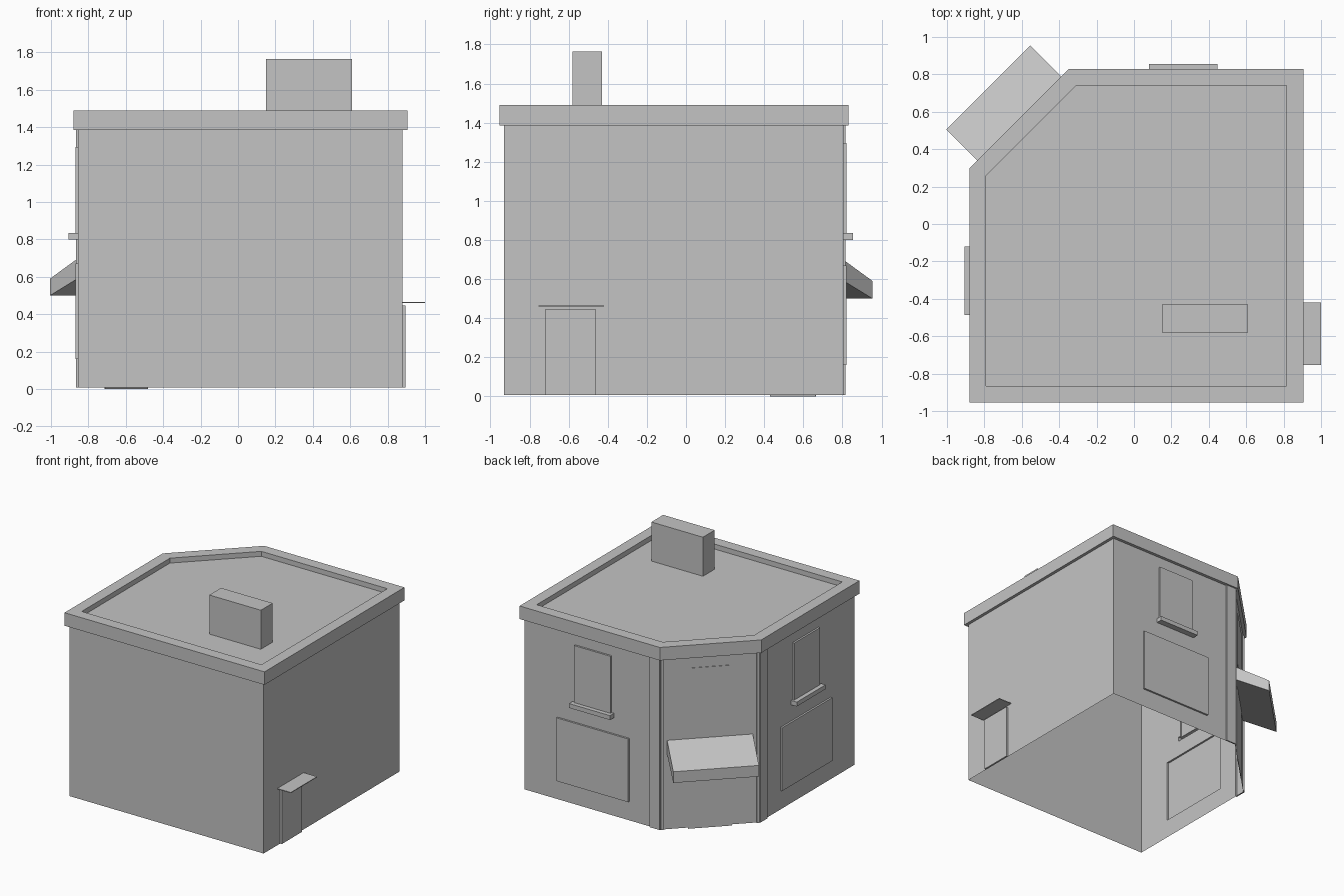
import bpy, bmesh
from mathutils import Vector

if "Cube" in bpy.data.objects:
    bpy.data.objects.remove(bpy.data.objects["Cube"], do_unlink=True)

grey = bpy.data.materials.new("plain grey")
grey.use_nodes = True
grey.diffuse_color = (0.55, 0.55, 0.55, 1)
grey.node_tree.nodes["Principled BSDF"].inputs["Base Color"].default_value = (0.55, 0.55, 0.55, 1)

BASE, EAVES, TOP, ROOF = 0.008, 1.385, 1.49, 1.45
UP = Vector((0, 0, 1))


def finish(name, bm):
    bmesh.ops.remove_doubles(bm, verts=bm.verts, dist=0.0001)
    mesh = bpy.data.meshes.new(name)
    bm.to_mesh(mesh)
    bm.free()
    mesh.materials.append(grey)
    obj = bpy.data.objects.new(name, mesh)
    bpy.context.collection.objects.link(obj)
    return obj


def plan(offset):
    """Square floor plan with one cut corner, grown outwards by offset."""
    x0, x1 = -0.855 - offset, 0.88 + offset
    y0, y1 = -0.93 - offset, 0.805 + offset
    cut = 1.142 + 2 ** 0.5 * offset
    return [Vector(p) for p in ((x0, y0, 0), (x1, y0, 0), (x1, y1, 0),
                                (y1 - cut, y1, 0), (x0, x0 + cut, 0))]


def wall(name, start, end, panels):
    """Sheet wall; each panel (u0, u1, z0, z1, depth) is pushed outwards."""
    along = (end - start).normalized()
    out = along.cross(UP)
    us = sorted({0, (end - start).length, *[u for p in panels for u in p[:2]]})
    zs = sorted({BASE, EAVES, *[z for p in panels for z in p[2:4]]})
    bm = bmesh.new()

    def face(*corners):
        bm.faces.new([bm.verts.new(start + along * u + UP * z + out * d) for u, z, d in corners])

    def depth(i, j):
        if not (0 <= i < len(us) - 1 and 0 <= j < len(zs) - 1):
            return 0
        u, z = (us[i] + us[i + 1]) / 2, (zs[j] + zs[j + 1]) / 2
        return max([p[4] for p in panels if p[0] < u < p[1] and p[2] < z < p[3]], default=0)

    for i in range(-1, len(us) - 1):
        for j in range(-1, len(zs) - 1):
            a, right, above = depth(i, j), depth(i + 1, j), depth(i, j + 1)
            u0, u1, z0, z1 = us[max(i, 0)], us[i + 1], zs[max(j, 0)], zs[j + 1]
            if i >= 0 and j >= 0:
                face((u0, z0, a), (u1, z0, a), (u1, z1, a), (u0, z1, a))
            if j >= 0 and a != right:
                face((u1, z0, a), (u1, z0, right), (u1, z1, right), (u1, z1, a))
            if i >= 0 and a != above:
                face((u1, z1, a), (u1, z1, above), (u0, z1, above), (u0, z1, a))
    return finish(name, bm)


def window_stack(centre):
    """Shop window, upper window and its sill."""
    return [(centre - 0.32, centre + 0.32, 0.16, 0.67, 0.015),
            (centre - 0.163, centre + 0.163, 0.835, 1.295, 0.015),
            (centre - 0.183, centre + 0.183, 0.80, 0.835, 0.05)]


def pilaster(u0, u1):
    return (u0, u1, BASE, EAVES, 0.011)


def box(name, low, high):
    bm = bmesh.new()
    bmesh.ops.create_cube(bm, size=1)
    low, high = Vector(low), Vector(high)
    for v in bm.verts:
        v.co = Vector([(c + 0.5) * (h - l) + l for c, l, h in zip(v.co, low, high)])
    return finish(name, bm)


# Walls, open underneath
ground = plan(0)
back_len = (ground[3] - ground[2]).length
cut_len = (ground[4] - ground[3]).length
mid = cut_len / 2
details = {
    "front_wall": [],
    "side_door_wall": [(0.21, 0.47, BASE, 0.445, 0.015)],
    "back_wall": window_stack(0.6175) + [pilaster(back_len - 0.09, back_len)],
    "corner_wall": [pilaster(0, 0.02), pilaster(cut_len - 0.02, cut_len),
                    (mid - 0.16, mid + 0.16, 0.835, 1.295, 0.004)],
    "window_wall": window_stack(0.59) + [pilaster(0, 0.09)],
}
for i, (name, panels) in enumerate(details.items()):
    wall(name, ground[i], ground[(i + 1) % 5], panels)

# Cornice, parapet and sunken flat roof
bm = bmesh.new()
rings = [[bm.verts.new(p + UP * z) for p in plan(offset)] for offset, z in
         ((0, EAVES), (0.025, EAVES), (0.025, TOP), (-0.065, TOP), (-0.065, ROOF))]
for low, high in zip(rings, rings[1:]):
    for i in range(5):
        k = (i + 1) % 5
        bm.faces.new((low[i], low[k], high[k], high[i]))
bm.faces.new(rings[-1])
finish("cornice_and_roof", bm)

box("chimney", (0.15, -0.58, ROOF), (0.61, -0.43, 1.765))
box("side_door_canopy", (0.88, -0.755, 0.46), (1.0, -0.42, 0.466))


# Parts on the cut corner: a side outline swept along the wall
def corner_part(name, half_width, outline):
    along = (ground[4] - ground[3]).normalized()
    out = along.cross(UP)
    centre = (ground[3] + ground[4]) / 2
    bm = bmesh.new()
    ends = [[bm.verts.new(centre + along * s * half_width + out * d + UP * z)
             for d, z in outline] for s in (-1, 1)]
    n = len(outline)
    for i in range(n):
        k = (i + 1) % n
        bm.faces.new((ends[0][i], ends[0][k], ends[1][k], ends[1][i]))
    for end in ends:
        bm.faces.new(end)
    bmesh.ops.recalc_face_normals(bm, faces=bm.faces)
    return finish(name, bm)


corner_part("awning", 0.318, [(0, 0.613), (0.26, 0.50), (0.26, 0.59), (0, 0.724)])
corner_part("corner_door", 0.163, [(0, 0), (0.004, 0), (0.004, 0.62), (0, 0.62)])
